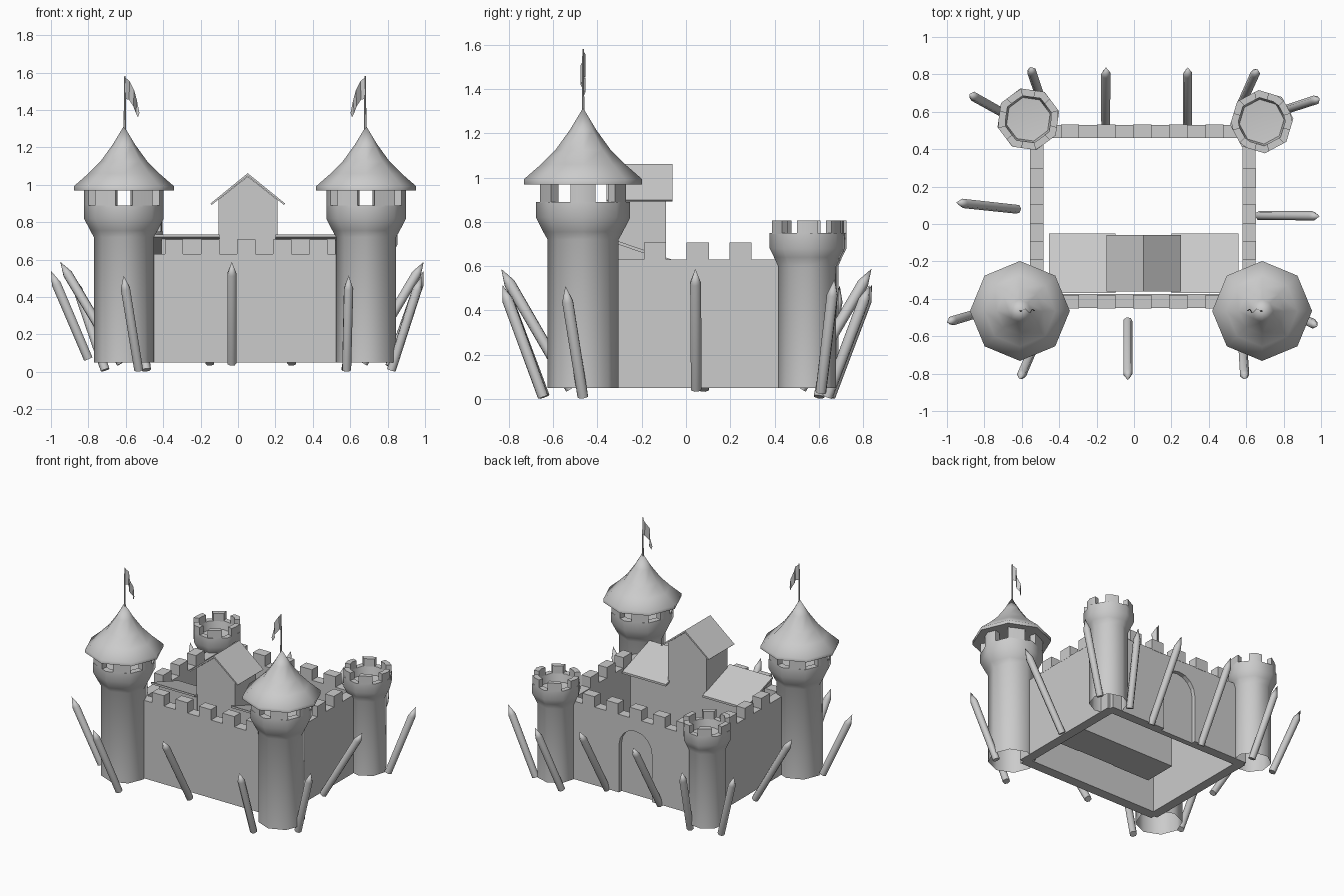
import bpy, bmesh
from math import sin, cos, pi, radians
from mathutils import Vector

if "Cube" in bpy.data.objects:
    bpy.data.objects.remove(bpy.data.objects["Cube"])


def finish(name, bm, smooth=None):
    bmesh.ops.recalc_face_normals(bm, faces=bm.faces)
    me = bpy.data.meshes.new(name)
    bm.to_mesh(me)
    bm.free()
    ob = bpy.data.objects.new(name, me)
    bpy.context.collection.objects.link(ob)
    if smooth:
        bpy.ops.object.select_all(action='DESELECT')
        ob.select_set(True)
        bpy.context.view_layer.objects.active = ob
        bpy.ops.object.shade_smooth_by_angle(angle=radians(smooth))
    return ob


def add_box(bm, x0, x1, y0, y1, z0, z1):
    vs = bmesh.ops.create_cube(bm, size=1)['verts']
    for v in vs:
        v.co = ((x0 + x1) / 2 + v.co.x * (x1 - x0),
                (y0 + y1) / 2 + v.co.y * (y1 - y0),
                (z0 + z1) / 2 + v.co.z * (z1 - z0))


def lathe(bm, cx, cy, profile, n=8, rot=0.0):
    rings = []
    for r, z in profile:
        if r == 0:
            rings.append([bm.verts.new((cx, cy, z))] * n)
        else:
            rings.append([bm.verts.new((cx + r * cos(rot + i * 2 * pi / n),
                                        cy + r * sin(rot + i * 2 * pi / n), z)) for i in range(n)])
    for a, b in zip(rings, rings[1:]):
        for i in range(n):
            j = (i + 1) % n
            q = list(dict.fromkeys([a[i], a[j], b[j], b[i]]))
            if len(q) > 2:
                bm.faces.new(q)


def prism(bm, pts, axis, a, b):
    # 2D outline extruded along x (pts = y,z) or y (pts = x,z)
    put = (lambda p, t: (t, p[0], p[1])) if axis == 'x' else (lambda p, t: (p[0], t, p[1]))
    lo = [bm.verts.new(put(p, a)) for p in pts]
    hi = [bm.verts.new(put(p, b)) for p in pts]
    bm.faces.new(lo)
    bm.faces.new(hi)
    for i in range(len(pts)):
        j = (i + 1) % len(pts)
        bm.faces.new([lo[i], lo[j], hi[j], hi[i]])


def crown(bm, cx, cy, ro, ri, z0, z1, rot, count=6):
    # merlons following the octagonal rim
    def rad(r, a):
        m = (a - rot) % (pi / 4) - pi / 8
        return r * cos(pi / 8) / cos(m)
    for k in range(count):
        mid = (k + 0.5) * 2 * pi / count + pi / 2
        angs = [mid + d * pi / count * 0.56 for d in (-1, 0, 1)]
        rings = []
        for a in angs:
            rings.append([bm.verts.new((cx + rad(r, a) * cos(a), cy + rad(r, a) * sin(a), z))
                          for r, z in ((ro, z0), (ro, z1), (ri, z1), (ri, z0))])
        for p, q in zip(rings, rings[1:]):
            for i in range(4):
                j = (i + 1) % 4
                bm.faces.new([p[i], p[j], q[j], q[i]])
        bm.faces.new(rings[0])
        bm.faces.new(rings[-1])


# front towers with roofs and flags
for side, cx, d in (("left", -0.61, 1), ("right", 0.685, -1)):
    cy = -0.465
    bm = bmesh.new()
    lathe(bm, cx, cy, [(0.16, 0.05), (0.16, 0.72), (0.18, 0.755), (0.213, 0.82), (0.213, 0.89),
                       (0.165, 0.89), (0.165, 0.86), (0, 0.86)])
    crown(bm, cx, cy, 0.213, 0.165, 0.885, 0.975, 0)
    finish("front_tower_" + side, bm, 50)
    bm = bmesh.new()
    lathe(bm, cx, cy, [(0, 0.975), (0.267, 0.97), (0.267, 0.993), (0.19, 1.06), (0.125, 1.125),
                       (0.06, 1.215), (0, 1.315)])
    finish("tower_roof_" + side, bm, 50)
    px = cx + 0.005 * d
    bm = bmesh.new()
    lathe(bm, px, cy, [(0.007, 1.28), (0.004, 1.58), (0, 1.582)], 6)
    finish("flag_pole_" + side, bm, 50)
    # drooping flag strip: offset, top z, bottom z, sway
    bm = bmesh.new()
    rows = []
    for o, t, b, s in ((0, 1.575, 1.46, 0), (0.025, 1.555, 1.455, 0.012), (0.05, 1.505, 1.42, -0.012),
                       (0.065, 1.45, 1.385, 0.01), (0.078, 1.385, 1.36, 0)):
        rows.append((bm.verts.new((px + o * d, cy + s, t)), bm.verts.new((px + o * d * 0.9, cy + s, b))))
    for p, q in zip(rows, rows[1:]):
        bm.faces.new([p[0], q[0], q[1], p[1]])
    finish("flag_" + side, bm, 60)

# open back towers
for side, cx, cy, rot in (("left", -0.565, 0.56, 0.25), ("right", 0.683, 0.547, 0.1)):
    bm = bmesh.new()
    lathe(bm, cx, cy, [(0.132, 0.05), (0.132, 0.6), (0.15, 0.64), (0.17, 0.68), (0.17, 0.75),
                       (0.13, 0.75), (0.12, 0.69), (0, 0.68)], 8, rot)
    crown(bm, cx, cy, 0.17, 0.13, 0.745, 0.806, rot)
    finish("back_tower_" + side, bm, 50)

# curtain walls
bm = bmesh.new()
add_box(bm, -0.53, 0.62, -0.45, -0.375, 0.05, 0.63)
finish("front_wall", bm)
for side, x in (("left", -0.555), ("right", 0.58)):
    bm = bmesh.new()
    add_box(bm, x, x + 0.07, -0.42, 0.5, 0.05, 0.63)
    finish("side_wall_" + side, bm)
bm = bmesh.new()
add_box(bm, -0.54, 0.63, 0.46, 0.53, 0.05, 0.63)
back_wall = finish("back_wall", bm)

# arched gate recess in the back wall
arch = [(-0.09, 0.0), (0.18, 0.0)] + [(0.045 + 0.135 * cos(i * pi / 8), 0.405 + 0.135 * sin(i * pi / 8))
                                      for i in range(9)]
bm = bmesh.new()
prism(bm, arch, 'y', 0.5, 0.6)
cutter = finish("gate_cutter", bm)
cutter.hide_render = True
cutter.hide_viewport = True
mod = back_wall.modifiers.new("gate", 'BOOLEAN')
mod.object = cutter
mod.operation = 'DIFFERENCE'
mod.solver = 'EXACT'

# merlons on the walls
bm = bmesh.new()
for i in range(5):
    x = -0.342 + 0.193 * i
    for y in (-0.452, 0.459):
        add_box(bm, x - 0.049, x + 0.049, y, y + 0.073, 0.625, 0.708)
for i in range(3):
    y = -0.14 + 0.193 * i
    for x in (-0.556, 0.579):
        add_box(bm, x, x + 0.072, y - 0.05, y + 0.05, 0.625, 0.708)
finish("wall_merlons", bm)

# keep with gable roof
bm = bmesh.new()
prism(bm, [(-0.105, 0.25), (0.21, 0.25), (0.21, 0.92), (0.052, 1.045), (-0.105, 0.92)], 'y', -0.335, -0.09)
finish("keep", bm)
bm = bmesh.new()
prism(bm, [(-0.147, 0.9), (0.052, 1.062), (0.252, 0.9), (0.245, 0.893), (0.052, 1.047), (-0.14, 0.893)],
      'y', -0.36, -0.06)
finish("keep_roof", bm)

# low wings with sloped roofs
for side, b0, b1, r0, r1 in (("left", -0.41, -0.1, -0.455, -0.1), ("right", 0.2, 0.52, 0.2, 0.56)):
    bm = bmesh.new()
    prism(bm, [(-0.34, 0.25), (-0.09, 0.25), (-0.09, 0.625), (-0.34, 0.71)], 'x', b0, b1)
    finish("wing_" + side, bm)
    bm = bmesh.new()
    prism(bm, [(-0.37, 0.735), (-0.05, 0.625), (-0.05, 0.61), (-0.37, 0.72)], 'x', r0, r1)
    finish("wing_roof_" + side, bm)

# leaning stakes: base -> tip
stakes = [((-0.033, -0.52, 0.045), (-0.033, -0.835, 0.588)),
          ((-0.15, 0.52, 0.045), (-0.15, 0.838, 0.588)),
          ((0.287, 0.52, 0.045), (0.287, 0.838, 0.588)),
          ((-0.625, 0.08, 0.045), (-0.95, 0.115, 0.588)),
          ((0.67, 0.045, 0.045), (0.993, 0.042, 0.588)),
          ((-0.53, -0.64, 0.01), (-0.612, -0.83, 0.515)),
          ((0.58, -0.645, 0.01), (0.592, -0.83, 0.515)),
          ((-0.80, -0.465, 0.07), (-1.0, -0.525, 0.54)),
          ((0.82, -0.465, 0.01), (0.98, -0.545, 0.51)),
          ((-0.71, 0.60, 0.01), (-0.88, 0.695, 0.51)),
          ((-0.49, 0.65, 0.01), (-0.555, 0.84, 0.515)),
          ((0.575, 0.64, 0.01), (0.66, 0.83, 0.515)),
          ((0.81, 0.61, 0.03), (0.993, 0.67, 0.54))]
for n, (a, b) in enumerate(stakes, 1):
    a, b = Vector(a), Vector(b)
    length = (b - a).length
    bm = bmesh.new()
    lathe(bm, 0, 0, [(0, 0), (0.025, 0), (0.026, length - 0.075), (0, length)], 7)
    ob = finish("stake_%d" % n, bm, 55)
    ob.location = a
    ob.rotation_mode = 'QUATERNION'
    ob.rotation_quaternion = (b - a).to_track_quat('Z', 'Y')
